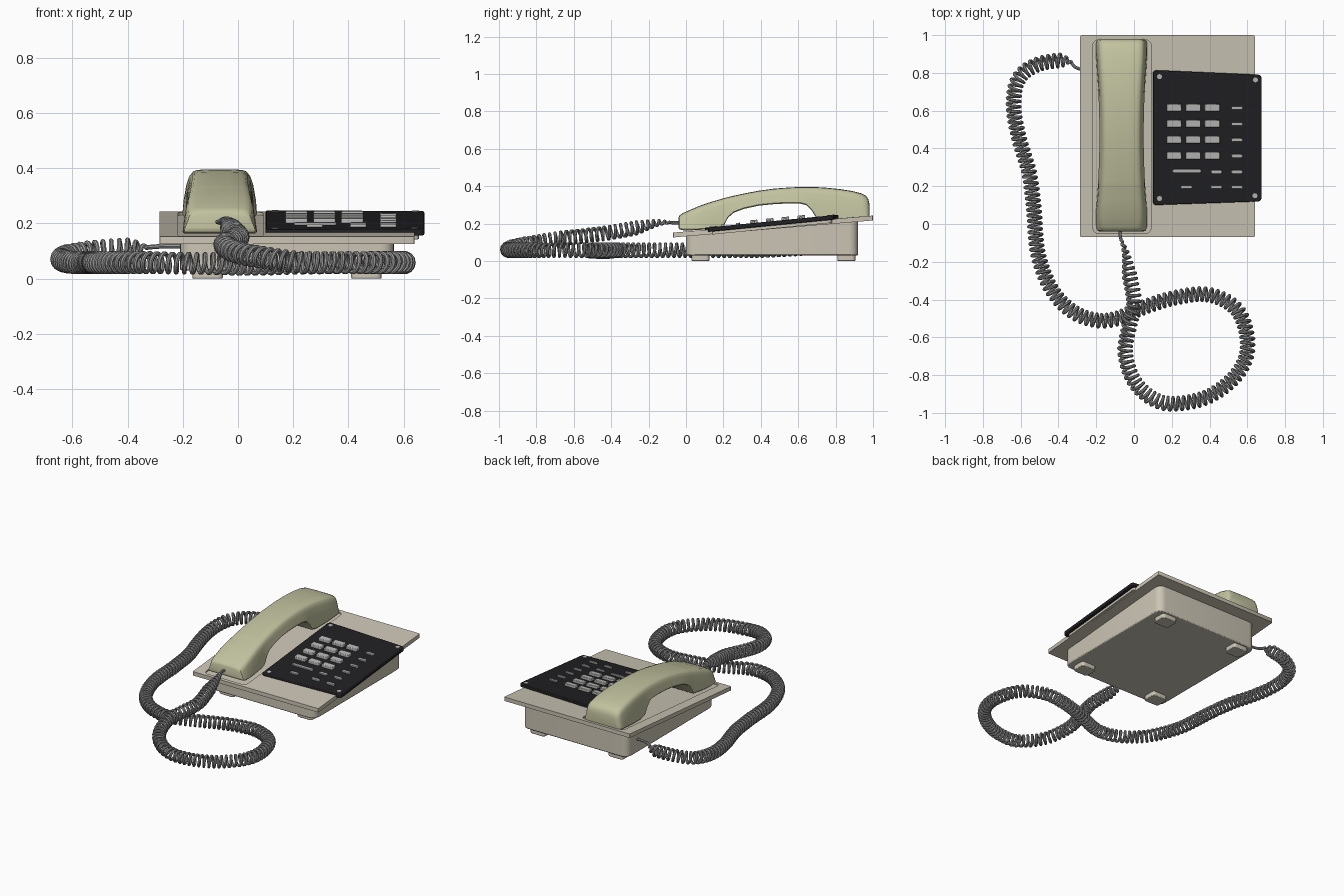
import bpy, bmesh, math
from mathutils import Vector

if "Cube" in bpy.data.objects:
    bpy.data.objects.remove(bpy.data.objects["Cube"])


def material(name, rgb):
    m = bpy.data.materials.new(name)
    m.diffuse_color = (*rgb, 1)
    m.use_nodes = True
    m.node_tree.nodes["Principled BSDF"].inputs["Base Color"].default_value = m.diffuse_color
    return m


BEIGE = material("beige", (0.60, 0.56, 0.46))
OLIVE = material("olive_cream", (0.54, 0.54, 0.35))
BLACK = material("black", (0.015, 0.015, 0.017))
GREY = material("cord_grey", (0.33, 0.33, 0.33))
LIGHT = material("key_grey", (0.48, 0.48, 0.47))


def finish(name, bm, mat, bevel=0.0):
    bmesh.ops.recalc_face_normals(bm, faces=bm.faces)
    me = bpy.data.meshes.new(name)
    bm.to_mesh(me)
    bm.free()
    ob = bpy.data.objects.new(name, me)
    bpy.context.collection.objects.link(ob)
    me.materials.append(mat)
    if bevel:
        b = ob.modifiers.new("bevel", 'BEVEL')
        b.width, b.segments, b.limit_method = bevel, 2, 'ANGLE'
        b.angle_limit = math.radians(40)
    return ob


def loft(bm, rings):
    vs = [[bm.verts.new(p) for p in r] for r in rings]
    n = len(vs[0])
    for a, b in zip(vs, vs[1:]):
        for i in range(n):
            bm.faces.new((a[i], a[(i + 1) % n], b[(i + 1) % n], b[i]))
    bm.faces.new(vs[0])
    bm.faces.new(vs[-1])


def rounded(corners, r, seg=5):
    """Round a convex counter-clockwise outline."""
    out = []
    n = len(corners)
    for i in range(n):
        c = Vector(corners[i])
        a = c + (Vector(corners[i - 1]) - c).normalized() * r
        b = c + (Vector(corners[(i + 1) % n]) - c).normalized() * r
        for k in range(seg + 1):
            t = k / seg
            w = 2 * t * (1 - t) * 0.83
            s = (1 - t) ** 2 + w + t * t
            out.append((a * (1 - t) ** 2 + c * w + b * t * t) / s)
    return out


def rect(x0, x1, y0, y1, r, seg=5):
    return rounded([(x0, y0), (x1, y0), (x1, y1), (x0, y1)], r, seg)


def slab(name, outline, low, high, mat, bevel=0.0):
    """Prism whose bottom and top heights follow y."""
    bm = bmesh.new()
    loft(bm, [[(x, y, f(y)) for x, y in outline] for f in (low, high)])
    return finish(name, bm, mat, bevel)


def plane(z, slope=0.0):
    return lambda y: z + slope * y


def deck(off):
    return plane(0.158 + off, 0.085)


def pad(off):
    return plane(0.168 + off, 0.098)


# base housing, feet and tilted top plate
slab("base_housing", rect(-0.21, 0.565, 0.0, 0.92, 0.05), plane(0.03), deck(-0.02), BEIGE, 0.006)
for side, x in (("left", -0.165), ("right", 0.41)):
    for end, y in (("front", 0.03), ("back", 0.81)):
        slab(f"foot_{end}_{side}", rect(x, x + 0.11, y, y + 0.095, 0.02),
             plane(0), plane(0.035), BEIGE, 0.004)
plate = slab("top_plate", rect(-0.285, 0.64, -0.07, 1.0, 0.008, 2), deck(-0.026), deck(0), BEIGE)

# shallow cradle recess under the handset
cutter = slab("cradle_cutter", rect(-0.217, 0.09, -0.05, 0.975, 0.03), deck(-0.01), deck(0.1), BEIGE)
cut = plate.modifiers.new("cradle", 'BOOLEAN')
cut.object, cut.solver = cutter, 'EXACT'
bpy.context.view_layer.objects.active = plate
bpy.ops.object.modifier_apply(modifier="cradle")
bpy.data.objects.remove(cutter)

# keypad panel on its tray
slab("panel_tray", rect(0.115, 0.655, 0.14, 0.78, 0.02), pad(-0.04), pad(-0.02), BEIGE)
slab("keypad_panel", rounded([(0.10, 0.10), (0.675, 0.12), (0.675, 0.79), (0.10, 0.815)], 0.02),
     pad(-0.024), pad(0), BLACK, 0.004)
for i, (x, y) in enumerate([(0.135, 0.78), (0.643, 0.763), (0.135, 0.135), (0.64, 0.15)]):
    slab(f"panel_screw_{i}", rect(x - 0.013, x + 0.013, y - 0.013, y + 0.013, 0.0129),
         pad(-0.003), pad(0.003), LIGHT)

# number keys
for r in range(4):
    for c in range(3):
        x, y = 0.212 + 0.101 * c, 0.616 - 0.0847 * r
        slab(f"number_key_{r}_{c}", rect(x - 0.04, x + 0.04, y - 0.02, y + 0.02, 0.005, 2),
             pad(-0.003), pad(0.016), LIGHT, 0.003)

# slim function buttons: x, y, width
buttons = [(0.545, 0.614 - 0.0845 * i, 0.06) for i in range(5)]
buttons += [(0.545, 0.196, 0.06), (0.436, 0.276, 0.06), (0.436, 0.196, 0.06),
            (0.278, 0.196, 0.06), (0.28, 0.281, 0.153)]
for i, (x, y, w) in enumerate(buttons):
    slab(f"function_button_{i}", rect(x - w / 2, x + w / 2, y - 0.009, y + 0.009, 0.0085, 3),
         pad(-0.003), pad(0.009), LIGHT, 0.002)

# handset: stations along its length (y, top, bottom, width factor)
stations = [(-0.040, .232, .178, .86), (-0.034, .245, .169, .95), (-0.015, .257, .164, .99),
            (.03, .277, .164, 1), (.08, .298, .167, 1), (.14, .318, .172, 1), (.19, .332, .177, 1),
            (.205, .337, .195, 1), (.225, .342, .232, 1), (.255, .349, .258, 1),
            (.31, .361, .279, 1), (.39, .376, .296, 1), (.47, .387, .304, 1), (.55, .393, .308, 1),
            (.61, .396, .307, 1), (.645, .396, .298, 1), (.672, .396, .270, 1),
            (.70, .395, .226, 1), (.75, .392, .218, 1), (.82, .385, .222, 1), (.89, .374, .228, 1),
            (.94, .361, .232, 1), (.962, .349, .234, .99), (.974, .332, .235, .95),
            (.980, .308, .240, .86)]
rings = []
for y, top, bot, f in stations:
    w = f * (0.117 + 0.018 * min(1, ((y - 0.47) / 0.4) ** 2))
    h = top - bot
    half = [(0.96, bot), (1.0, bot + 0.006), (0.97, top - min(0.09, 0.75 * h)),
            (0.90, top - min(0.036, 0.5 * h)), (0.855, top - 0.017), (0.78, top - 0.007),
            (0.66, top - 0.002), (0.3, top)]
    section = [(u, z) for u, z in half] + [(-u, z) for u, z in reversed(half)]
    rings.append([(-0.066 + u * w, y, z) for u, z in section])
bm = bmesh.new()
loft(bm, rings)
finish("handset", bm, OLIVE)

# coiled cord: centre line from handset, round the loop, back to the base
path = [Vector(p) for p in [
    (-.070, -.02, .205), (-.072, -.07, .205), (-.045, -.15, .205), (-.022, -.28, .175),
    (0, -.42, .15), (-.025, -.54, .135), (-.047, -.68, .12), (0, -.83, .095), (.1, -.925, .075),
    (.22, -.952, .06), (.4, -.91, .058), (.55, -.79, .058), (.602, -.64, .058), (.55, -.46, .058),
    (.40, -.375, .058), (.22, -.39, .056), (.04, -.445, .052), (-.09, -.5, .055),
    (-.2, -.51, .056), (-.33, -.46, .058), (-.44, -.34, .058), (-.51, -.15, .058),
    (-.53, .08, .058), (-.555, .27, .058), (-.61, .46, .06), (-.638, .63, .07),
    (-.61, .77, .085), (-.51, .845, .1), (-.36, .865, .11), (-.31, .83, .115),
    (-.26, .815, .118), (-.19, .81, .118)]]
fine = []
ext = [path[0]] + path + [path[-1]]
for a, b, c, d in zip(ext, ext[1:], ext[2:], ext[3:]):
    for k in range(24):
        t = k / 24
        fine.append(0.5 * (2 * b + (c - a) * t + (2 * a - 5 * b + 4 * c - d) * t * t
                           + (3 * b - a - 3 * c + d) * t ** 3))
dist = [0.0]
for p, q in zip(fine, fine[1:]):
    dist.append(dist[-1] + (q - p).length)
total, pitch, per_turn, j = dist[-1], 0.030, 14, 0
coil = []
for i in range(int(total / pitch * per_turn) + 1):
    s = i * pitch / per_turn
    while j < len(dist) - 2 and dist[j + 1] < s:
        j += 1
    p = fine[j].lerp(fine[j + 1], (s - dist[j]) / (dist[j + 1] - dist[j]))
    tan = (fine[min(j + 3, len(fine) - 1)] - fine[max(j - 2, 0)]).normalized()
    side = tan.cross(Vector((0, 0, 1))).normalized()
    up = side.cross(tan)
    grow = min(1, max(0, (s - 0.06) / 0.2))
    shrink = min(1, max(0, (total - 0.15 - s) / 0.06))
    r = 0.034 * grow * shrink
    ang = math.tau * i / per_turn
    coil.append(p + r * (math.cos(ang) * side + math.sin(ang) * up))
cu = bpy.data.curves.new("coiled_cord", 'CURVE')
cu.dimensions, cu.bevel_depth, cu.bevel_resolution, cu.use_fill_caps = '3D', 0.0085, 2, True
sp = cu.splines.new('POLY')
sp.points.add(len(coil) - 1)
for pt, co in zip(sp.points, coil):
    pt.co = (*co, 1)
cord = bpy.data.objects.new("coiled_cord", cu)
bpy.context.collection.objects.link(cord)
cu.materials.append(GREY)
bpy.ops.object.select_all(action='DESELECT')
cord.select_set(True)
bpy.context.view_layer.objects.active = cord
bpy.ops.object.convert(target='MESH')

# smooth shading with sharp edges kept
bpy.ops.object.select_all(action='SELECT')
bpy.ops.object.shade_smooth_by_angle(angle=math.radians(38))
